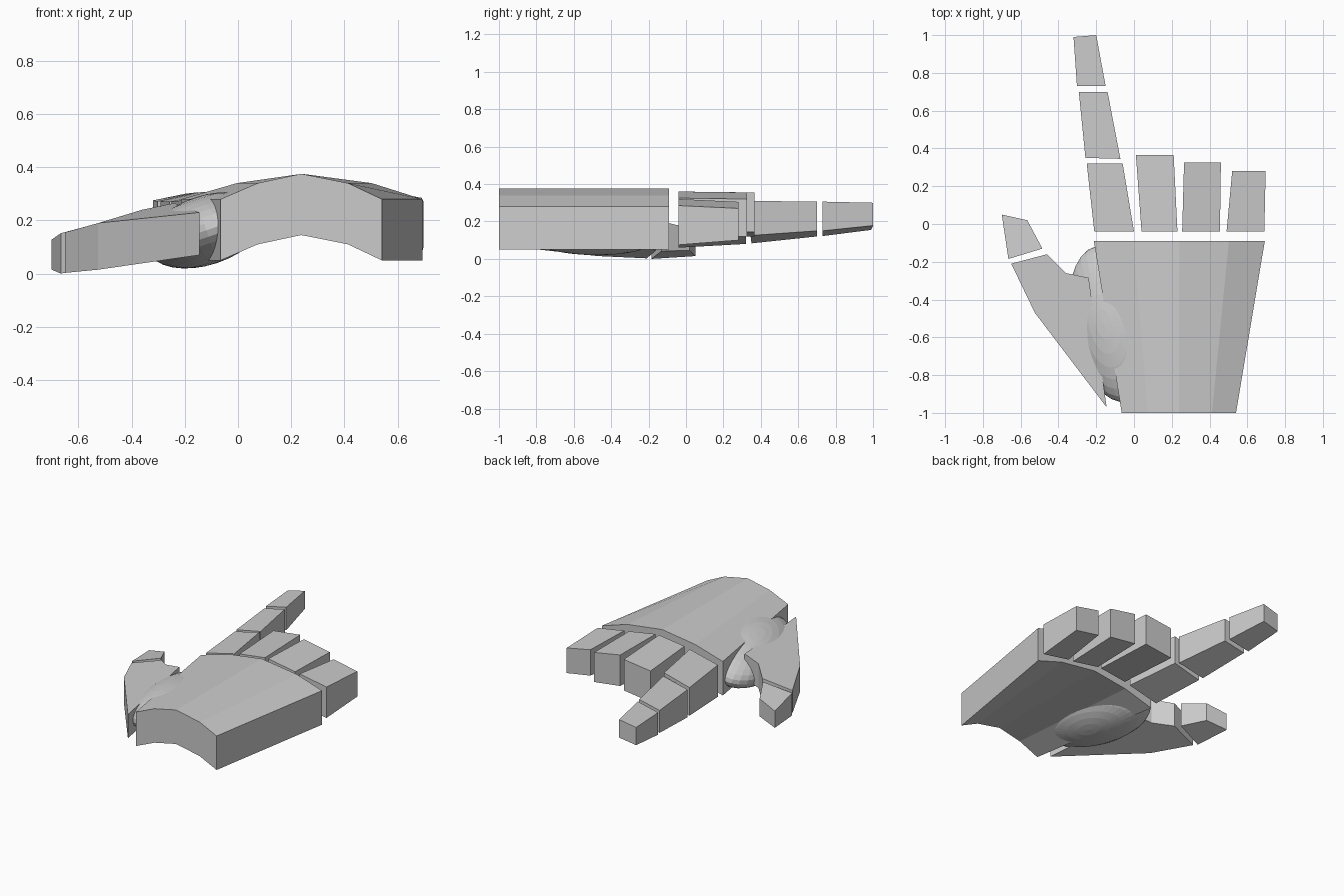
import bpy, bmesh, math
from mathutils import Matrix, Vector

if "Cube" in bpy.data.objects:
    bpy.data.objects.remove(bpy.data.objects["Cube"])

grey = bpy.data.materials.new("plain grey")
grey.diffuse_color = (0.6, 0.6, 0.6, 1)
grey.use_nodes = True
grey.node_tree.nodes["Principled BSDF"].inputs["Base Color"].default_value = grey.diffuse_color


def finish(bm, name):
    bmesh.ops.recalc_face_normals(bm, faces=bm.faces)
    me = bpy.data.meshes.new(name)
    bm.to_mesh(me)
    bm.free()
    me.materials.append(grey)
    ob = bpy.data.objects.new(name, me)
    bpy.context.collection.objects.link(ob)
    return ob


def bridge(name, ring_a, ring_b):
    """Solid between two matching rings of points; caps are n-gons."""
    bm = bmesh.new()
    a = [bm.verts.new(p) for p in ring_a]
    b = [bm.verts.new(p) for p in ring_b]
    n = len(a)
    for i in range(n):
        j = (i + 1) % n
        bm.faces.new((a[i], a[j], b[j], b[i]))
    bm.faces.new(a)
    bm.faces.new(b)
    return finish(bm, name)


def segment(name, base, tip):
    """Finger box; each end = (xl, yl, xr, yr, top_l, top_r, bot_l, bot_r)."""
    rings = []
    for xl, yl, xr, yr, tl, tr, bl, br in (base, tip):
        rings.append([(xl, yl, bl), (xr, yr, br), (xr, yr, tr), (xl, yl, tl)])
    return bridge(name, *rings)


# palm: arched cross-section widening toward the knuckles
arch = [(-0.5, 0.28), (-0.27, 0.34), (0, 0.375), (0.29, 0.34), (0.5, 0.28)]
section = arch + [(u, z - 0.23) for u, z in reversed(arch)]
bridge("palm",
       [(0.2375 + 0.605 * u, -1.0, z) for u, z in section],
       [(0.24 + 0.905 * u, -0.09, z) for u, z in section])

# index finger, three separate segments
segment("index_base", (-0.21, -0.04, 0.0, -0.04, 0.275, 0.325, 0.06, 0.11),
        (-0.25, 0.32, -0.06, 0.32, 0.27, 0.32, 0.08, 0.13))
segment("index_middle", (-0.257, 0.35, -0.072, 0.345, 0.27, 0.31, 0.083, 0.125),
        (-0.292, 0.70, -0.14, 0.70, 0.272, 0.306, 0.12, 0.15))
segment("index_tip", (-0.302, 0.73, -0.15, 0.73, 0.272, 0.306, 0.122, 0.15),
        (-0.32, 0.99, -0.20, 1.0, 0.275, 0.30, 0.155, 0.178))

# short stubs of the other fingers
segment("middle_stub", (0.04, -0.04, 0.23, -0.04, 0.335, 0.36, 0.12, 0.145),
        (0.01, 0.365, 0.21, 0.365, 0.33, 0.355, 0.12, 0.145))
segment("ring_stub", (0.255, -0.04, 0.455, -0.04, 0.36, 0.325, 0.145, 0.11),
        (0.265, 0.325, 0.46, 0.325, 0.355, 0.32, 0.145, 0.12))
segment("little_stub", (0.49, -0.04, 0.69, -0.04, 0.32, 0.285, 0.11, 0.075),
        (0.52, 0.28, 0.697, 0.28, 0.305, 0.27, 0.13, 0.1))

# thumb root: tapering slab, (x, y, bottom, top)
root = [(-0.65, -0.21, 0.003, 0.155), (-0.525, -0.47, 0.015, 0.19),
        (-0.145, -0.97, 0.07, 0.23), (-0.24, -0.285, 0.10, 0.265),
        (-0.36, -0.26, 0.075, 0.24), (-0.46, -0.16, 0.045, 0.205)]
bridge("thumb_root", [(x, y, b) for x, y, b, t in root],
       [(x, y, t) for x, y, b, t in root])

# thumb tip
tip = [(-0.665, -0.185, 0.0, 0.152), (-0.485, -0.13, 0.042, 0.2),
       (-0.565, 0.02, 0.045, 0.165), (-0.70, 0.05, 0.015, 0.128)]
bridge("thumb_tip", [(x, y, b) for x, y, b, t in tip],
       [(x, y, t) for x, y, b, t in tip])

# fleshy mound at the thumb root: tilted ellipsoid
bm = bmesh.new()
bmesh.ops.create_uvsphere(bm, u_segments=32, v_segments=16, radius=1.0)
m = (Matrix.Translation(Vector((-0.12, -0.53, 0.163)))
     @ Matrix.Rotation(math.radians(13), 4, 'Z')
     @ Matrix.Rotation(math.radians(-18), 4, 'Y')
     @ Matrix.Rotation(math.radians(-4), 4, 'X')
     @ Matrix.Diagonal((0.22, 0.42, 0.13, 1)))
bmesh.ops.transform(bm, matrix=m, verts=bm.verts)
finish(bm, "thumb_mound")
